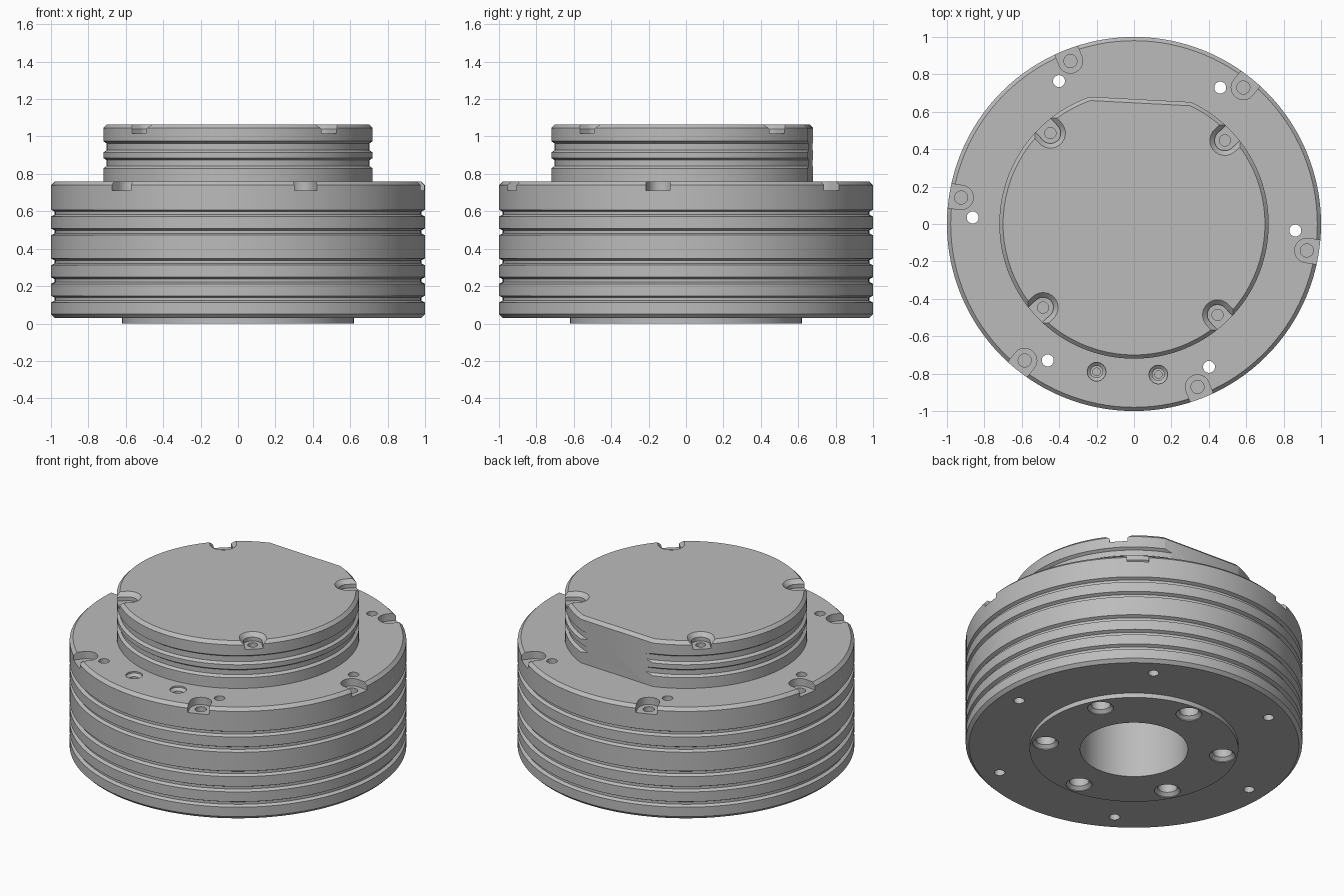
import bpy, bmesh
from math import cos, sin, pi, radians
from mathutils import Matrix, Vector

cube = bpy.data.objects.get("Cube")
if cube:
    bpy.data.objects.remove(cube, do_unlink=True)

metal = bpy.data.materials.new("machined grey")
metal.use_nodes = True
GREY = (0.5, 0.5, 0.5, 1)
metal.diffuse_color = GREY
metal.node_tree.nodes["Principled BSDF"].inputs["Base Color"].default_value = GREY


def make_object(name, bm):
    bmesh.ops.recalc_face_normals(bm, faces=bm.faces)
    mesh = bpy.data.meshes.new(name)
    bm.to_mesh(mesh)
    bm.free()
    mesh.materials.append(metal)
    obj = bpy.data.objects.new(name, mesh)
    bpy.context.collection.objects.link(obj)
    return obj


def lathe(bm, profile, segments, centre=(0, 0)):
    """Revolve an (r, z) profile; it closes on itself unless it starts on the axis."""
    verts = [bm.verts.new((r, 0, z)) for r, z in profile]
    edges = [bm.edges.new(pair) for pair in zip(verts, verts[1:])]
    if profile[0][0] > 0:
        edges.append(bm.edges.new((verts[-1], verts[0])))
    old = set(bm.verts) - set(verts)
    bmesh.ops.spin(bm, geom=verts + edges, cent=(0, 0, 0), axis=(0, 0, 1),
                   angle=2 * pi, steps=segments)
    new = [v for v in bm.verts if v not in old]
    bmesh.ops.remove_doubles(bm, verts=new, dist=1e-5)
    new = [v for v in bm.verts if v not in old]
    bmesh.ops.translate(bm, verts=new, vec=(*centre, 0))


def loft(bm, rings):
    """Skin a stack of equal-length rings and cap both ends."""
    rows = [[bm.verts.new(p) for p in ring] for ring in rings]
    n = len(rows[0])
    for a, b in zip(rows, rows[1:]):
        for i in range(n):
            j = (i + 1) % n
            bm.faces.new((a[i], a[j], b[j], b[i]))
    bm.faces.new(rows[0])
    bm.faces.new(rows[-1])


def slot(bm, angle, distance, levels):
    """Round-ended slot open outwards; levels are (radius, z)."""
    turn = Matrix.Rotation(angle, 4, 'Z')
    rings = []
    for r, z in levels:
        arc = [(distance + r * cos(a), r * sin(a))
               for a in (pi / 2 + pi * i / 16 for i in range(17))]
        outline = arc + [(distance + 0.3, -r), (distance + 0.3, r)]
        rings.append([turn @ Vector((x, y, z)) for x, y in outline])
    loft(bm, rings)


def polar(distance, degrees):
    a = radians(degrees)
    return distance * cos(a), distance * sin(a)


def circle_of(first, count):
    return [first + 360 / count * i for i in range(count)]


def cut(target, bm):
    cutter = make_object("cutter", bm)
    cutter.hide_render = True
    mod = target.modifiers.new("cut", 'BOOLEAN')
    mod.operation = 'DIFFERENCE'
    mod.solver = 'EXACT'
    mod.object = cutter
    bpy.context.view_layer.objects.active = target
    bpy.ops.object.modifier_apply(modifier=mod.name)
    bpy.data.objects.remove(cutter, do_unlink=True)


BORE = 0.32

# Wide drum with five ring grooves
bm = bmesh.new()
profile = [(BORE, 0.03), (0.98, 0.03), (1, 0.05)]
for z in (0.13, 0.23, 0.33, 0.49, 0.59):
    profile += [(1, z - 0.018), (0.98, z - 0.008), (0.98, z + 0.008), (1, z + 0.018)]
profile += [(1, 0.74), (0.98, 0.76), (BORE, 0.76)]
lathe(bm, profile, 128)
drum = make_object("grooved_drum", bm)

# Raised cap, closed on top
bm = bmesh.new()
profile = [(0, 0.9), (BORE, 0.9), (BORE, 0.74), (0.72, 0.74)]
for low, high in ((0.83, 0.885), (0.915, 0.975)):
    profile += [(0.72, low), (0.702, low + 0.012), (0.702, high - 0.012), (0.72, high)]
profile += [(0.72, 1.045), (0.7, 1.065), (0, 1.065)]
lathe(bm, profile, 128)
cap = make_object("upper_cap", bm)

# Low mounting ring underneath
bm = bmesh.new()
lathe(bm, [(BORE, 0), (0.62, 0), (0.62, 0.03), (BORE, 0.03)], 128)
ring = make_object("mounting_ring", bm)

# Rim pockets, then their blind holes, through holes and two countersunk holes
bm = bmesh.new()
for deg in circle_of(51.3, 6):
    slot(bm, radians(deg), 0.935, [(0.065, 0.712), (0.065, 0.9)])
cut(drum, bm)
bm = bmesh.new()
for deg in circle_of(51.3, 6):
    lathe(bm, [(0, 0.6), (0.035, 0.6), (0.035, 0.8), (0, 0.8)], 24, polar(0.935, deg))
for deg in circle_of(57.7, 6):
    lathe(bm, [(0, -0.1), (0.032, -0.1), (0.032, 0.9), (0, 0.9)], 24, polar(0.863, deg))
for centre in ((-0.2, -0.79), (0.13, -0.805)):
    lathe(bm, [(0, 0.64), (0.02, 0.64), (0.02, 0.7), (0.032, 0.7), (0.032, 0.735),
               (0.05, 0.75), (0.05, 0.8), (0, 0.8)], 24, centre)
cut(drum, bm)

# Countersunk mounting holes through ring and drum floor
for part in (ring, drum):
    bm = bmesh.new()
    for deg in circle_of(28, 6):
        lathe(bm, [(0, -0.05), (0.077, -0.05), (0.077, 0.005), (0.058, 0.024),
                   (0.058, 0.08), (0.03, 0.08), (0.03, 0.2), (0, 0.2)],
              32, polar(0.53, deg))
    cut(part, bm)

# Flat on the back of the cap, with a bevelled top edge
bm = bmesh.new()
turn = Matrix.Rotation(radians(87), 4, 'Z')
side = [(0.667, 0.7), (0.667, 1.045), (0.647, 1.065), (0.647, 1.2), (1, 1.2), (1, 0.7)]
loft(bm, [[turn @ Vector((r, w, z)) for r, z in side] for w in (-0.6, 0.6)])
cut(cap, bm)

# Cap pockets with bevelled lips, then their screw holes
bm = bmesh.new()
for deg in circle_of(42.6, 4):
    slot(bm, radians(deg), 0.66, [(0.055, 1.015), (0.055, 1.04), (0.08, 1.065), (0.08, 1.2)])
cut(cap, bm)
bm = bmesh.new()
for deg in circle_of(42.6, 4):
    lathe(bm, [(0, 0.95), (0.03, 0.95), (0.03, 1.1), (0, 1.1)], 24, polar(0.66, deg))
cut(cap, bm)

# Smooth walls with crisp machined edges
for part in (drum, cap, ring):
    bpy.ops.object.select_all(action='DESELECT')
    part.select_set(True)
    bpy.context.view_layer.objects.active = part
    bpy.ops.object.shade_smooth_by_angle(angle=radians(25))
